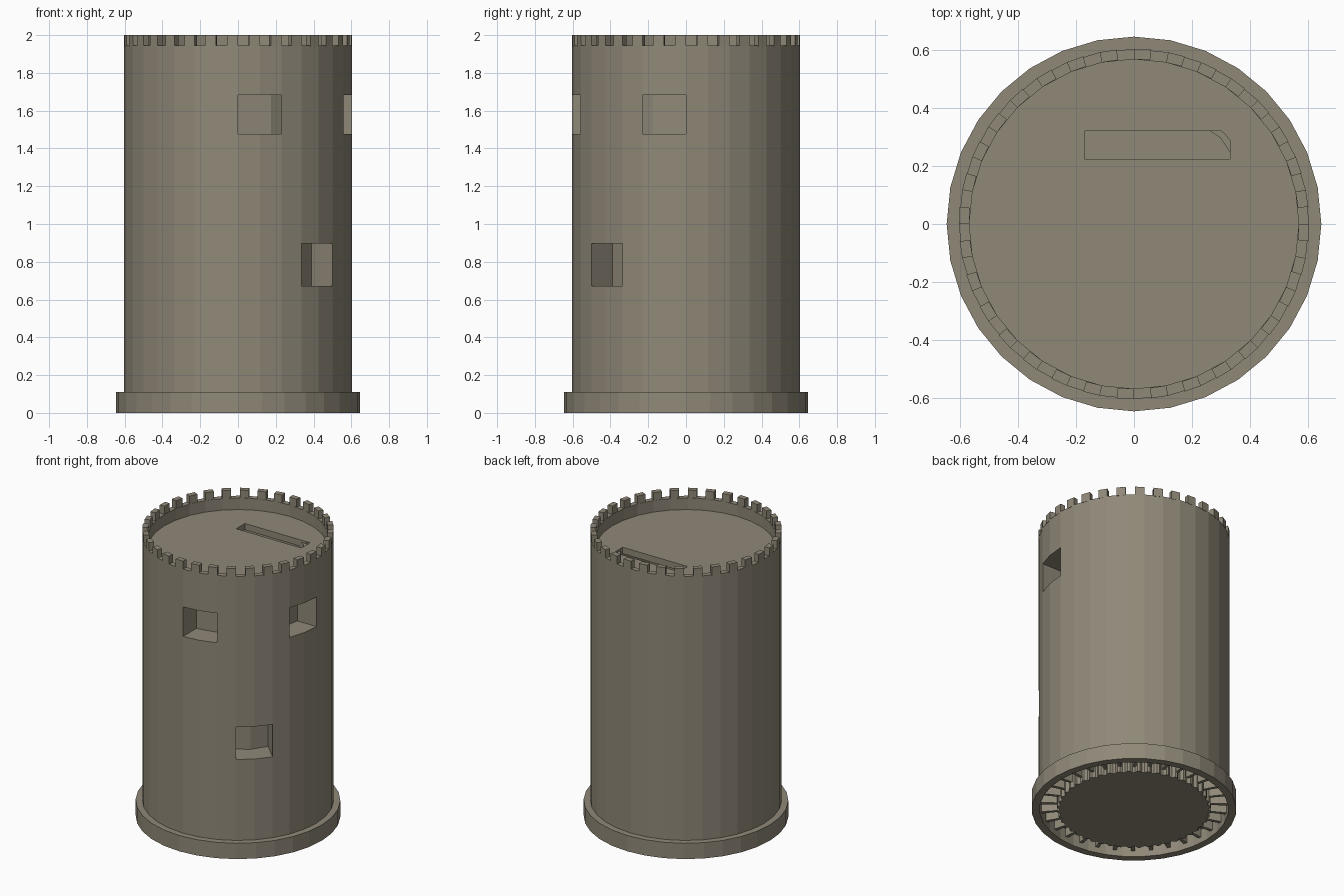
import bpy, bmesh
from math import sin, cos, pi, radians
from mathutils import Matrix

if "Cube" in bpy.data.objects:
    bpy.data.objects.remove(bpy.data.objects["Cube"], do_unlink=True)

stone = bpy.data.materials.new("taupe stone")
color = (0.28, 0.25, 0.19, 1)
stone.diffuse_color = color
stone.use_nodes = True
stone.node_tree.nodes["Principled BSDF"].inputs["Base Color"].default_value = color

SIDES = 32
STEP = 2 * pi / SIDES
WALL_R = 0.603


def make_object(name, bm):
    bmesh.ops.recalc_face_normals(bm, faces=bm.faces)
    mesh = bpy.data.meshes.new(name)
    bm.to_mesh(mesh)
    bm.free()
    mesh.materials.append(stone)
    obj = bpy.data.objects.new(name, mesh)
    bpy.context.collection.objects.link(obj)
    return obj


def add_sector(bm, r_in, r_out, z0, z1, a0, a1):
    """Block bounded by two radii, two heights and two angles."""
    corners = [bm.verts.new((r * cos(a), r * sin(a), z))
               for z in (z0, z1)
               for r, a in ((r_in, a0), (r_out, a0), (r_out, a1), (r_in, a1))]
    low, high = corners[:4], corners[4:]
    bm.faces.new(low)
    bm.faces.new(high)
    for i in range(4):
        j = (i + 1) % 4
        bm.faces.new((low[i], low[j], high[j], high[i]))


def tube(name, r_in, r_out, z0, z1, sides=SIDES):
    bm = bmesh.new()
    profile = ((r_in, z0), (r_out, z0), (r_out, z1), (r_in, z1))
    rings = [[bm.verts.new((r * cos(2 * pi * i / sides), r * sin(2 * pi * i / sides), z))
              for r, z in profile] for i in range(sides)]
    for i in range(sides):
        a, b = rings[i], rings[(i + 1) % sides]
        for k in range(4):
            m = (k + 1) % 4
            bm.faces.new((a[k], b[k], b[m], a[m]))
    return make_object(name, bm)


def disc(name, radii, z0, z1, sides):
    """Solid plate whose rim radius cycles through the given radii."""
    bm = bmesh.new()
    rim = []
    for i in range(sides):
        r, a = radii[i % len(radii)], 2 * pi * i / sides
        rim.append(bm.verts.new((r * cos(a), r * sin(a), z0)))
    face = bm.faces.new(rim)
    grown = bmesh.ops.extrude_face_region(bm, geom=[face], use_keep_orig=True)
    top = [g for g in grown["geom"] if isinstance(g, bmesh.types.BMVert)]
    bmesh.ops.translate(bm, verts=top, vec=(0, 0, z1 - z0))
    return make_object(name, bm)


def cutter(name, centre, size, turn=0):
    bm = bmesh.new()
    bmesh.ops.create_cube(bm, size=1, matrix=Matrix.Rotation(turn, 4, "Z")
                          @ Matrix.Translation(centre)
                          @ Matrix.Diagonal((*size, 1)))
    obj = make_object(name, bm)
    obj.hide_render = True
    return obj


def cut(target, tools):
    """Apply boolean cuts, then remove the cutters."""
    for tool in tools:
        mod = target.modifiers.new(tool.name, "BOOLEAN")
        mod.operation = "DIFFERENCE"
        mod.solver = "EXACT"
        mod.object = tool
    bpy.context.view_layer.update()
    graph = bpy.context.evaluated_depsgraph_get()
    mesh = bpy.data.meshes.new_from_object(target.evaluated_get(graph))
    target.modifiers.clear()
    target.data = mesh
    for tool in tools:
        bpy.data.objects.remove(tool, do_unlink=True)


# Outer wall with three deep window recesses
wall = tube("outer_wall", 0.44, WALL_R, 0.1, 1.86)
cut(wall, [
    cutter("front_window", (0.115, -0.55, 1.58), (0.23, 0.4, 0.205)),
    cutter("side_window", (0.55, -0.115, 1.58), (0.4, 0.23, 0.205)),
    cutter("corner_window", (0.55, 0, 0.785), (0.4, 0.233, 0.225), radians(-45)),
])

# Inner tube seen behind the windows
tube("inner_tube", 0.42, 0.457, 0.01, 1.85, 16)

# Base ring
tube("base_ring", 0.595, 0.645, 0, 0.11)
tube("base_ledge", 0.59, 0.643, 0.095, 0.109)

# Roof floor with the coin slot
roof = disc("roof", [0.585], 1.82, 1.865, SIDES)
cut(roof, [cutter("slot_cutter", (0.08, 0.272, 1.85), (0.5, 0.095, 0.3))])

# Parapet and battlements
tube("parapet", 0.567, WALL_R, 1.85, 1.945)
bm = bmesh.new()
for i in range(SIDES):
    add_sector(bm, 0.567, WALL_R, 1.94, 2.0, (i + 0.5) * STEP, (i + 1) * STEP)
make_object("battlements", bm)

# Radial fins in the groove under the base
bm = bmesh.new()
for i in range(SIDES):
    add_sector(bm, 0.46, 0.6, 0.04, 0.105, (i + 0.4) * STEP, (i + 0.6) * STEP)
make_object("groove_fins", bm)

# Knurled plug closing the bottom
disc("bottom_plug", [0.484, 0.484, 0.468, 0.468], 0.0, 0.101, 192)
